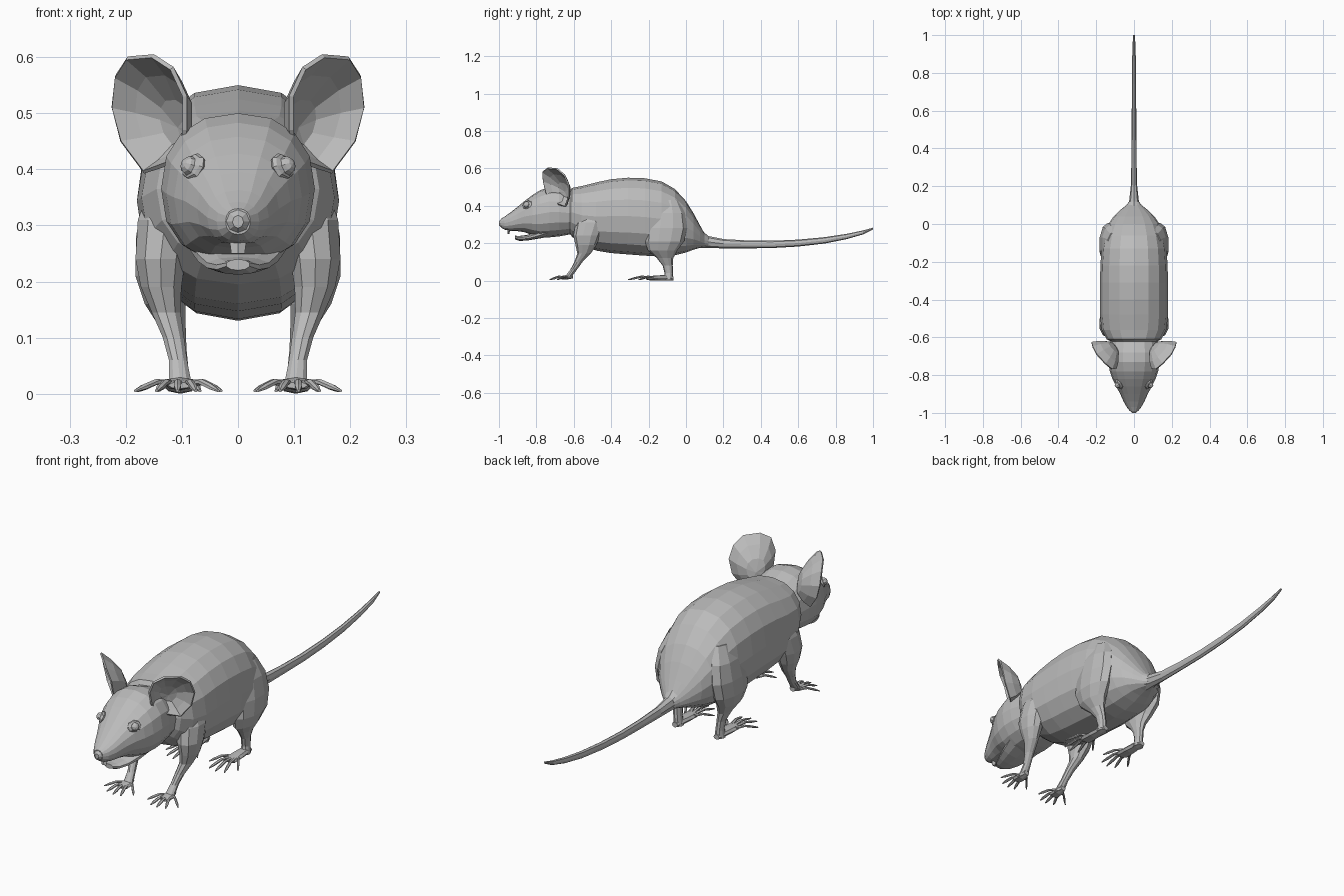
import bpy, bmesh, math
from mathutils import Vector, Matrix

grey = bpy.data.materials.new("soft grey")
grey.diffuse_color = (0.5, 0.5, 0.5, 1)


def finish(name, bm, mirror=False, thickness=0):
    bmesh.ops.recalc_face_normals(bm, faces=bm.faces)
    mesh = bpy.data.meshes.new(name)
    bm.to_mesh(mesh)
    bm.free()
    mesh.materials.append(grey)
    ob = bpy.data.objects.new(name, mesh)
    bpy.context.collection.objects.link(ob)
    if thickness:
        mod = ob.modifiers.new("thickness", "SOLIDIFY")
        mod.thickness = thickness
        mod.offset = 0
    if mirror:
        ob.modifiers.new("mirror", "MIRROR")
    return ob


def add_loft(bm, rings, axis, n, power=1.0):
    """Skin rings (x, y, z, half width, half depth) lying across the y or z axis."""
    loops = []
    for x, y, z, a, b in rings:
        loop = []
        for i in range(n):
            t = 2 * math.pi * i / n + math.pi / 2
            c, s = math.cos(t), math.sin(t)
            u = a * math.copysign(abs(c) ** power, c)
            v = b * math.copysign(abs(s) ** power, s)
            co = (x + u, y, z + v) if axis == "y" else (x + u, y + v, z)
            loop.append(bm.verts.new(co))
        loops.append(loop)
    for p, q in zip(loops, loops[1:]):
        for i in range(n):
            j = (i + 1) % n
            bm.faces.new((p[i], p[j], q[j], q[i]))
    bm.faces.new(loops[0])
    bm.faces.new(loops[-1])


def loft(name, rings, axis="y", n=16, power=1.0, mirror=False):
    bm = bmesh.new()
    add_loft(bm, rings, axis, n, power)
    return finish(name, bm, mirror)


def profile(rows):
    """Turn (y, top, bottom, half width) into loft rings on the centre line."""
    return [(0, y, (t + b) / 2, w, (t - b) / 2) for y, t, b, w in rows]


# Torso, narrowing into the rump
loft("body", profile([
    (-0.635, .46, .27, .10), (-.61, .495, .235, .145), (-.56, .505, .195, .172),
    (-.48, .525, .16, .18), (-.40, .542, .147, .18), (-.31, .55, .14, .18),
    (-.22, .547, .133, .178), (-.13, .53, .13, .172), (-.06, .49, .135, .158),
    (0, .425, .15, .135), (.04, .36, .165, .108), (.075, .295, .175, .072),
    (.10, .25, .18, .04), (.12, .235, .18, .025)]), power=.88)

# Tail, taller than wide, curving up at the tip
loft("tail", profile([
    (.07, .28, .175, .05), (.12, .238, .175, .026), (.20, .222, .172, .017),
    (.32, .215, .172, .014), (.46, .213, .174, .013), (.60, .219, .182, .012),
    (.74, .232, .198, .011), (.86, .250, .222, .010), (.95, .269, .248, .008),
    (1.0, .283, .273, .004)]), n=8)

# Head and upper snout
loft("head", profile([
    (-.58, .47, .26, .12), (-.63, .478, .245, .128), (-.68, .497, .236, .136),
    (-.73, .500, .231, .137), (-.78, .483, .230, .128), (-.82, .458, .242, .114),
    (-.86, .428, .258, .094), (-.90, .395, .264, .073), (-.94, .363, .266, .055),
    (-.97, .342, .272, .038), (-.99, .330, .284, .022)]), power=.88)

# Lower jaw, hanging slightly open
loft("lower_jaw", profile([
    (-.74, .30, .233, .09), (-.80, .262, .222, .075), (-.85, .244, .214, .058),
    (-.89, .239, .212, .040), (-.915, .240, .220, .022)]), n=10)

# Nose tip and front teeth
loft("nose", profile([
    (-.965, .335, .29, .026), (-.99, .328, .287, .021), (-1.0, .318, .295, .010)]), n=8)
loft("front_teeth", [(0, -.945, .282, .016, .008), (0, -.95, .25, .012, .005)], "z", 4)

# Eyes with flattened lids, facing outwards
look = Vector((.78, -.5, .36)).normalized()
turn = look.to_track_quat("Z", "Y").to_matrix().to_4x4()
for name, centre, size in (("eyelid", (.079, -.848, .404), (.031, .026, .012)),
                           ("eye", (.086, -.852, .406), (.018, .018, .016))):
    bm = bmesh.new()
    bmesh.ops.create_uvsphere(bm, u_segments=8, v_segments=6, radius=1,
                              matrix=Matrix.Translation(centre) @ turn @ Matrix.Diagonal((*size, 1)))
    finish(name, bm, mirror=True)

# Cupped ears: rim, middle ring and the hollow at the base
rim = [Vector(p) for p in (
    (.095, -.75, .47), (.095, -.765, .53), (.118, -.768, .58), (.152, -.74, .602),
    (.198, -.69, .598), (.219, -.65, .565), (.225, -.628, .51), (.209, -.628, .45),
    (.168, -.645, .395), (.125, -.69, .41), (.10, -.73, .44))]
base = Vector((.105, -.645, .475))
bm = bmesh.new()
loops = [[bm.verts.new(p.lerp(base, f) + Vector((-.6, .5, 0)) * d) for p in rim]
         for f, d in ((0, 0), (.25, .02), (.6, .025))]
for p, q in zip(loops, loops[1:]):
    for i in range(len(rim)):
        j = (i + 1) % len(rim)
        bm.faces.new((p[i], p[j], q[j], q[i]))
hub = bm.verts.new(base)
for i in range(len(rim)):
    bm.faces.new((loops[-1][i], loops[-1][(i + 1) % len(rim)], hub))
finish("ear", bm, mirror=True, thickness=.008)

# Front legs
loft("front_leg", [
    (.11, -.50, .38, .045, .05), (.130, -.51, .31, .051, .08),
    (.138, -.53, .24, .047, .072), (.137, -.535, .19, .038, .056),
    (.128, -.545, .145, .027, .036), (.115, -.575, .10, .020, .022),
    (.107, -.600, .06, .017, .018), (.104, -.622, .03, .020, .018),
    (.104, -.635, .012, .022, .022)], "z", 10, mirror=True)

# Hind legs with full thighs
loft("hind_leg", [
    (.10, -.10, .43, .04, .06), (.125, -.10, .36, .045, .095),
    (.137, -.105, .28, .047, .112), (.139, -.115, .21, .046, .105),
    (.130, -.125, .16, .038, .078), (.117, -.112, .12, .025, .044),
    (.108, -.098, .08, .017, .027), (.104, -.092, .04, .017, .023),
    (.103, -.095, .004, .022, .025)], "z", 10, mirror=True)

# Paws: a flat palm and splayed, tapering toes
def paw(name, palm, toes, start_y):
    bm = bmesh.new()
    add_loft(bm, palm, "y", 8)
    for x0, x1, y0, y1 in toes:
        path = [(0, .018, .009), (.4, .021, .007), (.75, .012, .007), (1, .005, .003)]
        add_loft(bm, [(x0 + (x1 - x0) * f, start_y + y0 + (y1 - y0) * f, z, r, r * .75)
                      for f, z, r in path], "y", 6)
    finish(name, bm, mirror=True)


paw("front_paw", [(.104, -.605, .024, .014, .012), (.104, -.635, .018, .024, .012),
                  (.104, -.665, .016, .026, .009), (.104, -.675, .015, .020, .006)],
    [(.085, .035, .02, -.04), (.092, .075, 0, -.075),
     (.107, .108, 0, -.08), (.118, .145, 0, -.07), (.122, .183, .02, -.035)], -.65)
paw("hind_paw", [(.103, -.068, .012, .014, .011), (.103, -.10, .015, .022, .015),
                 (.103, -.15, .014, .027, .014), (.103, -.20, .013, .030, .011),
                 (.103, -.215, .013, .022, .006)],
    [(.082, .03, .02, -.05), (.090, .068, 0, -.105),
     (.103, .105, 0, -.115), (.117, .142, 0, -.105), (.124, .178, .02, -.06)], -.195)
